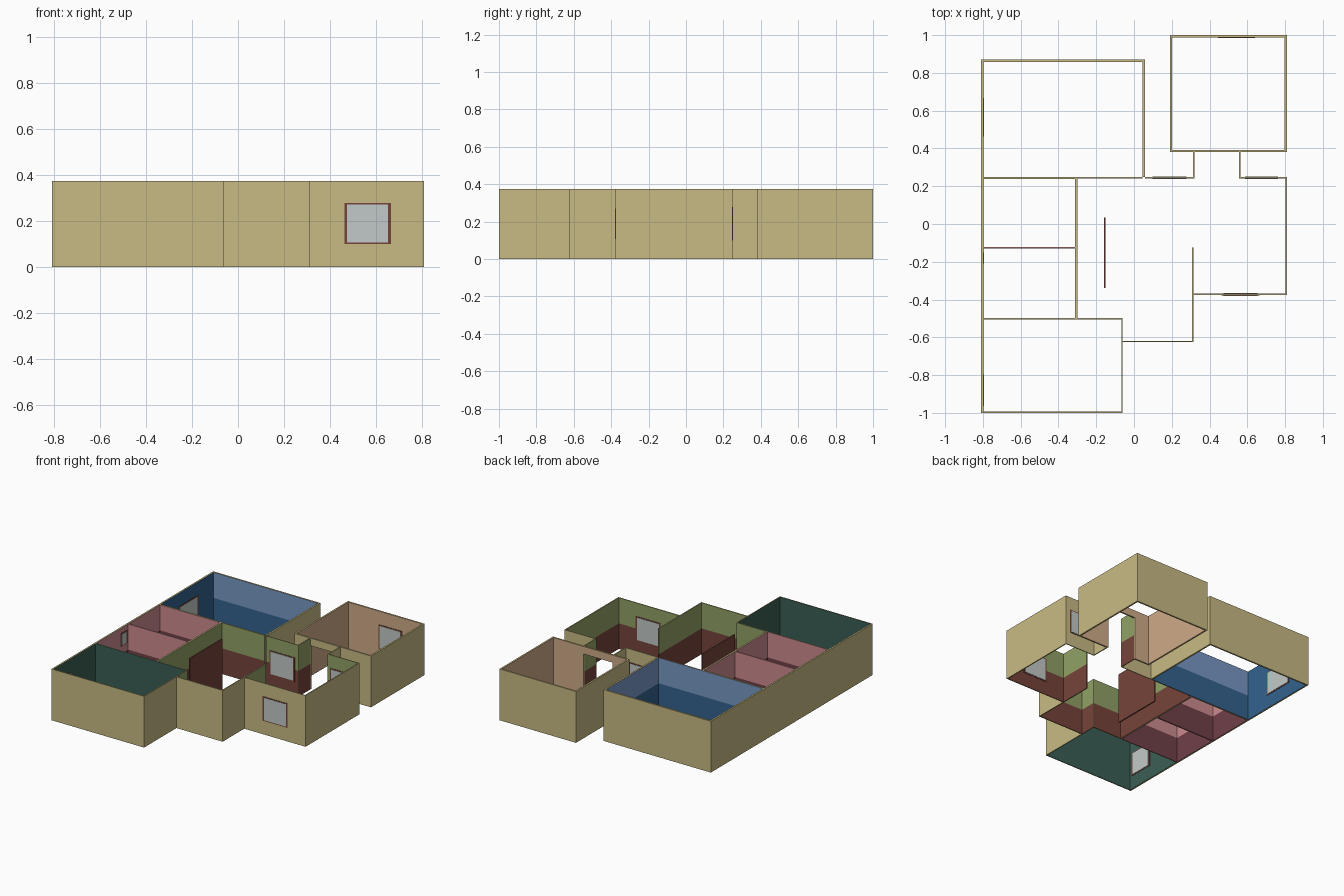
import bpy

if "Cube" in bpy.data.objects:
    bpy.data.objects.remove(bpy.data.objects["Cube"])

H, SPLIT = 0.375, 0.1875   # wall height, height of the two-tone paint line


def lin(c):
    c /= 255
    return c / 12.92 if c <= 0.04045 else ((c + 0.055) / 1.055) ** 2.4


PALETTE = {
    "khaki": "c8bb84", "light_blue": "7898c4", "dark_blue": "33628e",
    "olive_green": "91a166", "red_brown": "76443a", "pink": "cd8b90",
    "wine": "704048", "deep_green": "3a5f55", "peach": "cfab88", "glass": "c2cac8",
}
MATS = {}
for mat_name, hx in PALETTE.items():
    m = bpy.data.materials.new(mat_name)
    m.diffuse_color = [lin(int(hx[i:i + 2], 16)) for i in (0, 2, 4)] + [1]
    m.use_nodes = True
    m.node_tree.nodes["Principled BSDF"].inputs["Base Color"].default_value = m.diffuse_color
    MATS[mat_name] = m

# Paint schemes: (lower colour, upper colour)
OUT = ("khaki", "khaki")
BLUE = ("dark_blue", "light_blue")
ACCENT = ("dark_blue", "dark_blue")
LIVING = ("red_brown", "olive_green")
BATH = ("wine", "pink")
GREEN = ("deep_green", "deep_green")
PEACH = ("peach", "peach")
SLAB = ("red_brown", "red_brown")


def wall(name, x0, x1, y0, y1, neg, pos, top="khaki", ends=OUT, z0=0.0, z1=H):
    """Thin box; neg/pos paint its two broad sides, ends the short sides."""
    levels = [z0] + ([SPLIT] if z0 < SPLIT < z1 else []) + [z1]
    corners = [(x0, y0), (x1, y0), (x1, y1), (x0, y1)]   # sides: -y, +x, +y, -x
    verts = [(x, y, z) for z in levels for x, y in corners]
    if x1 - x0 > y1 - y0:
        side = [neg, ends, pos, ends]
    else:
        side = [ends, pos, ends, neg]
    faces, cols = [(3, 2, 1, 0)], [top]
    n = len(levels) - 1
    for k in range(n):
        for i in range(4):
            j = (i + 1) % 4
            faces.append((4 * k + i, 4 * k + j, 4 * k + 4 + j, 4 * k + 4 + i))
            cols.append(side[i][0 if levels[k] < SPLIT else 1])
    faces.append(tuple(4 * n + i for i in range(4)))
    cols.append(top)
    me = bpy.data.meshes.new(name)
    me.from_pydata(verts, [], faces)
    used = list(dict.fromkeys(cols))
    for c in used:
        me.materials.append(MATS[c])
    for p, c in zip(me.polygons, cols):
        p.material_index = used.index(c)
    ob = bpy.data.objects.new(name, me)
    bpy.context.collection.objects.link(ob)
    return ob


def window(name, axis, plane, facing, a0, a1, z0=0.1, z1=0.278):
    """Frame plate with a slightly prouder glass plate, on a wall surface."""
    for part, inset, depth, col in (("frame", 0, 0.002, "red_brown"),
                                    ("glass", 1, 0.004, "glass")):
        lo, hi = sorted((plane, plane + facing * depth))
        b0, b1 = a0 + inset * 0.012, a1 - inset * 0.012
        box = (lo, hi, b0, b1) if axis == "x" else (b0, b1, lo, hi)
        wall(f"{name}_{part}", *box, (col, col), (col, col), col, (col, col),
             z0 + inset * 0.007, z1 - inset * 0.007)


T, S = 0.012, 0.007   # thick and thin walls
L = -0.81             # outer left face

# Blue room
wall("blue_room_left", L, L + T, 0.24, 0.87, OUT, ACCENT)
wall("blue_room_back", L + T, 0.058, 0.87 - T, 0.87, BLUE, OUT)
wall("blue_room_right", 0.046, 0.058, 0.25, 0.87 - T, BLUE, OUT)
wall("blue_room_front_a", L + T, -0.302, 0.238, 0.25, BATH, BLUE)
wall("blue_room_front_b", -0.302, 0.046, 0.242, 0.25, LIVING, BLUE)
window("blue_room_window", "x", L + T, 1, 0.45, 0.68)

# Two bathrooms
wall("bath_left", L, L + T, -0.5, 0.24, OUT, BATH)
wall("bath_right", -0.312, -0.3, -0.5, 0.242, BATH, LIVING)
wall("bath_partition", L + T, -0.312, -0.131, -0.121, BATH, BATH, top="pink")
window("bath_window", "x", L + T, 1, -0.22, -0.14, 0.24, 0.335)

# Green room
wall("green_room_left", L, L + T, -1, -0.5, OUT, GREEN)
wall("green_room_front", L, -0.06, -1, -1 + S, OUT, GREEN)
wall("green_room_back_a", L + T, -0.312, -0.505, -0.498, GREEN, BATH)
wall("green_room_back_b", -0.312, -0.06, -0.505, -0.498, GREEN, LIVING)
wall("green_room_right_a", -0.06 - S, -0.06, -1 + S, -0.622, GREEN, OUT)
wall("green_room_right_b", -0.06 - S, -0.06, -0.622, -0.505, GREEN, LIVING)
window("green_room_window", "x", L + T, 1, -0.975, -0.785)

# Living room
wall("entry_front", -0.06, 0.314, -0.626, -0.626 + S, OUT, LIVING)
wall("entry_right_outer", 0.306, 0.314, -0.62, -0.376, LIVING, OUT)
wall("entry_right_inner", 0.306, 0.314, -0.376, -0.125, LIVING, LIVING, ends=LIVING)
wall("living_front", 0.314, 0.81, -0.376, -0.376 + S, OUT, LIVING)
wall("living_right", 0.802, 0.81, -0.37, 0.248, LIVING, OUT)
wall("living_back_left", 0.058, 0.32, 0.242, 0.248, LIVING, OUT)
wall("living_back_right", 0.556, 0.802, 0.242, 0.248, LIVING, OUT)
wall("passage_left", 0.313, 0.32, 0.248, 0.38, OUT, LIVING)
wall("passage_right", 0.556, 0.563, 0.248, 0.38, LIVING, OUT)
wall("screen_wall", -0.16, -0.15, -0.34, 0.035, SLAB, SLAB, top="red_brown", ends=SLAB)
for nm, lo, hi, a0, a1 in (("front", -0.376, -0.376 + S, 0.463, 0.665),
                           ("back_left", 0.242, 0.248, 0.085, 0.29),
                           ("back_right", 0.242, 0.248, 0.575, 0.775)):
    window(f"living_{nm}_window_south", "y", lo, -1, a0, a1)
    window(f"living_{nm}_window_north", "y", hi, 1, a0, a1)

# Peach room with a doorway to the passage
wall("peach_room_left", 0.19, 0.19 + T, 0.38, 1, OUT, PEACH)
wall("peach_room_right", 0.81 - T, 0.81, 0.38, 1, PEACH, OUT)
wall("peach_room_back", 0.19 + T, 0.81 - T, 1 - T, 1, PEACH, OUT)
wall("peach_room_front_a", 0.19 + T, 0.32, 0.38, 0.38 + T, OUT, PEACH)
wall("peach_room_front_b", 0.556, 0.81 - T, 0.38, 0.38 + T, OUT, PEACH)
wall("door_lintel", 0.32, 0.556, 0.38, 0.38 + T, OUT, PEACH, z0=0.32)
window("peach_room_window", "y", 1 - T, -1, 0.445, 0.64)
